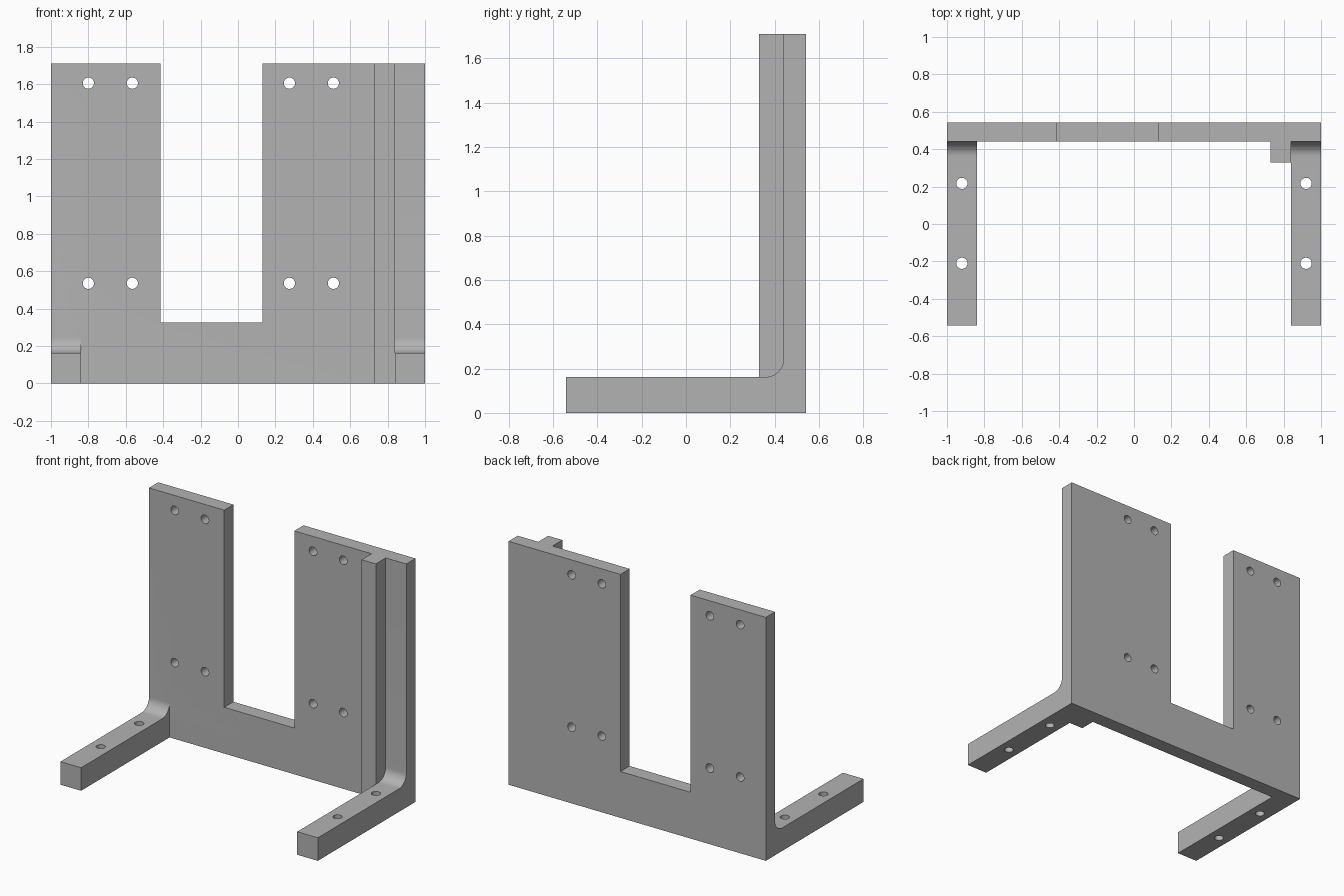
import bpy, bmesh, math
from mathutils import Matrix, Vector

cube = bpy.data.objects.get("Cube")
if cube:
    bpy.data.objects.remove(cube, do_unlink=True)

# Overall dimensions
HEIGHT, DEPTH = 1.71, 0.542
PLATE_FRONT = 0.44
FOOT_TOP, FOOT_INNER, FILLET = 0.162, 0.84, 0.08
HOLE_RADIUS = 0.03

grey = bpy.data.materials.new("plain grey")
grey.use_nodes = True
colour = (0.45, 0.45, 0.45, 1)
grey.diffuse_color = colour
grey.node_tree.nodes["Principled BSDF"].inputs["Base Color"].default_value = colour


def make_object(name, bm):
    bmesh.ops.recalc_face_normals(bm, faces=bm.faces)
    mesh = bpy.data.meshes.new(name)
    bm.to_mesh(mesh)
    bm.free()
    mesh.materials.append(grey)
    obj = bpy.data.objects.new(name, mesh)
    bpy.context.collection.objects.link(obj)
    return obj


def extrude(name, points, offset):
    """Solid from a closed outline swept along an offset."""
    bm = bmesh.new()
    face = bm.faces.new([bm.verts.new(p) for p in points])
    swept = bmesh.ops.extrude_face_region(bm, geom=[face])["geom"]
    verts = [v for v in swept if isinstance(v, bmesh.types.BMVert)]
    bmesh.ops.translate(bm, verts=verts, vec=Vector(offset))
    return make_object(name, bm)


def drills(name, centres, rotation):
    """One cutter object holding a cylinder for every hole."""
    bm = bmesh.new()
    for centre in centres:
        bmesh.ops.create_cone(
            bm, cap_ends=True, segments=32, radius1=HOLE_RADIUS,
            radius2=HOLE_RADIUS, depth=0.5,
            matrix=Matrix.Translation(centre) @ rotation)
    obj = make_object(name, bm)
    obj.hide_render = True
    return obj


def combine(target, other, operation):
    mod = target.modifiers.new(operation.lower(), 'BOOLEAN')
    mod.operation, mod.object, mod.solver = operation, other, 'EXACT'
    bpy.context.view_layer.objects.active = target
    bpy.ops.object.modifier_apply(modifier=mod.name)
    bpy.data.objects.remove(other, do_unlink=True)


# Upright plate with its open slot
outline = [(-1, 0), (1, 0), (1, HEIGHT), (0.13, HEIGHT), (0.13, 0.325),
           (-0.415, 0.325), (-0.415, HEIGHT), (-1, HEIGHT)]
bracket = extrude("mounting_bracket", [(x, PLATE_FRONT, z) for x, z in outline],
                  (0, DEPTH - PLATE_FRONT, 0))

# Feet with a rounded inner corner, running into the plate
arc = [(PLATE_FRONT - FILLET + FILLET * math.sin(a),
        FOOT_TOP + FILLET - FILLET * math.cos(a))
       for a in (math.radians(90 * i / 12) for i in range(13))]
side = [(-DEPTH, 0), (DEPTH, 0), (DEPTH, FOOT_TOP + FILLET)]
side += arc[::-1] + [(-DEPTH, FOOT_TOP)]
for x in (-1, FOOT_INNER):
    foot = extrude("foot", [(x, y, z) for y, z in side], (1 - FOOT_INNER, 0, 0))
    combine(bracket, foot, 'UNION')

# Stiffening rib beside the left foot
rib_plan = [(0.73, 0.33), (FOOT_INNER, 0.33), (FOOT_INNER, 0.5), (0.73, 0.5)]
rib = extrude("rib", [(x, y, 0) for x, y in rib_plan], (0, 0, HEIGHT))
combine(bracket, rib, 'UNION')

# Plate holes and foot holes
plate_holes = [(x, 0.5, z) for x in (-0.8, -0.565, 0.275, 0.51) for z in (0.535, 1.605)]
foot_holes = [(x, y, 0.08) for x in (-0.92, 0.92) for y in (-0.21, 0.217)]
combine(bracket, drills("plate_drills", plate_holes, Matrix.Rotation(math.pi / 2, 4, 'X')),
        'DIFFERENCE')
combine(bracket, drills("foot_drills", foot_holes, Matrix.Identity(4)), 'DIFFERENCE')

# Smooth fillets and holes, sharp corners
bpy.ops.object.select_all(action='DESELECT')
bracket.select_set(True)
bpy.context.view_layer.objects.active = bracket
bpy.ops.object.shade_smooth_by_angle(angle=math.radians(30))
